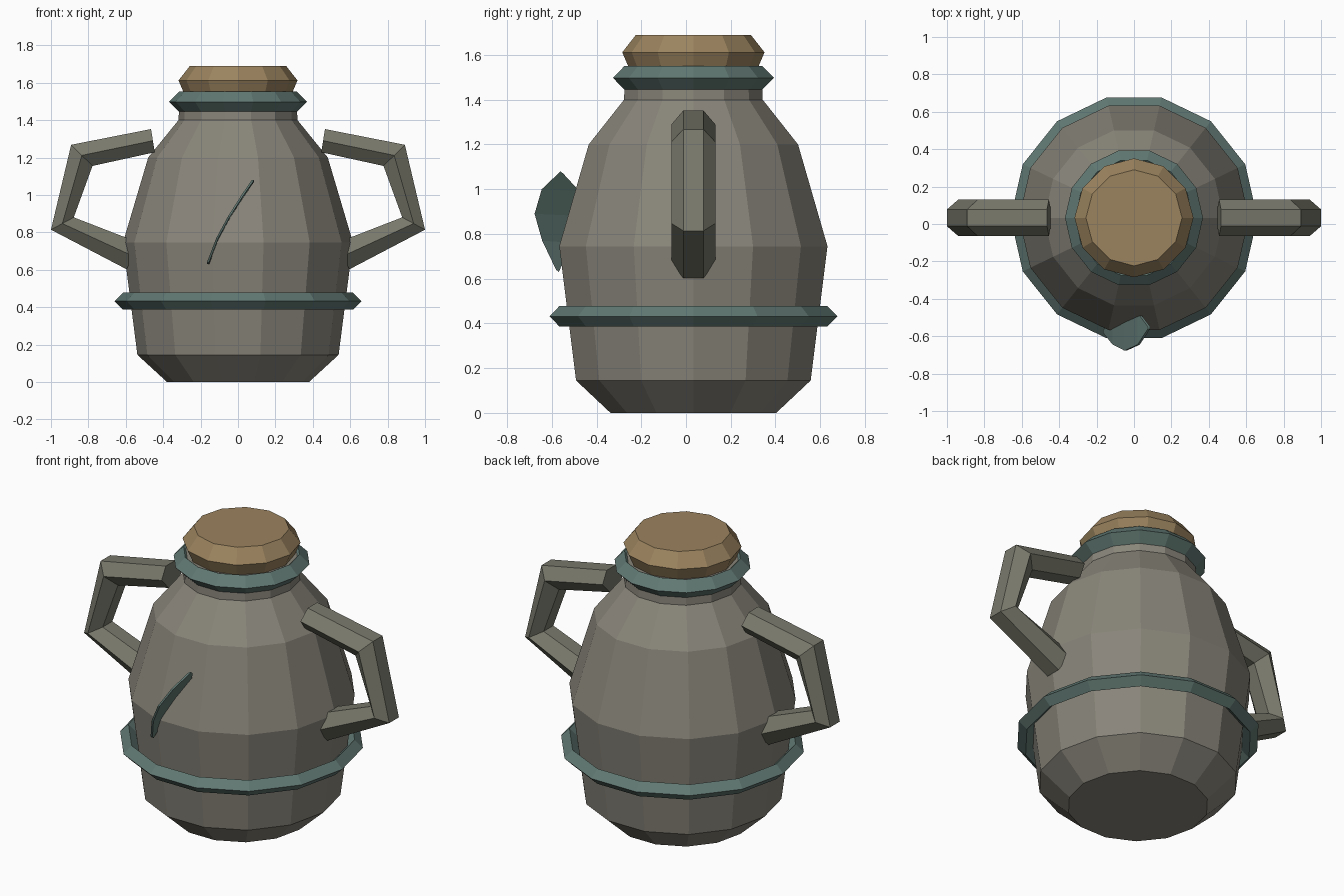
import bpy, bmesh
from math import cos, sin, tau

if "Cube" in bpy.data.objects:
    bpy.data.objects.remove(bpy.data.objects["Cube"])

CY = 0.033  # jar axis offset in y


def material(name, rgb):
    m = bpy.data.materials.new(name)
    m.diffuse_color = (*rgb, 1)
    m.use_nodes = True
    m.node_tree.nodes["Principled BSDF"].inputs["Base Color"].default_value = m.diffuse_color
    return m


STONE = material("stone", (0.25, 0.235, 0.195))
GRIP = material("grip", (0.19, 0.19, 0.15))
TEAL = material("teal", (0.12, 0.19, 0.17))
CORK = material("cork", (0.33, 0.23, 0.115))


def loft(name, rings, mat, closed=False):
    """Skin a list of equal-sized vertex rings; cap the ends, or join last to first."""
    bm = bmesh.new()
    vs = [[bm.verts.new(p) for p in r] for r in rings]
    n = len(vs[0])
    pairs = list(zip(vs, vs[1:]))
    if closed:
        pairs.append((vs[-1], vs[0]))
    else:
        bm.faces.new(vs[0])
        bm.faces.new(vs[-1])
    for a, b in pairs:
        for i in range(n):
            j = (i + 1) % n
            bm.faces.new((a[i], a[j], b[j], b[i]))
    bmesh.ops.recalc_face_normals(bm, faces=bm.faces)
    me = bpy.data.meshes.new(name)
    bm.to_mesh(me)
    bm.free()
    me.materials.append(mat)
    ob = bpy.data.objects.new(name, me)
    bpy.context.collection.objects.link(ob)
    return ob


def lathe(name, profile, sides, mat, closed=False):
    rings = [[(r * cos(tau * i / sides), CY + r * sin(tau * i / sides), z)
              for i in range(sides)] for r, z in profile]
    return loft(name, rings, mat, closed)


def band(name, r, z, t, mat):
    lathe(name, [(r + t, z), (r, z + t), (r - t, z), (r, z - t)], 14, mat, True)


# Jar body with neck
lathe("jar_body", [(0.38, 0), (0.538, 0.145), (0.615, 0.745), (0.48, 1.2),
                   (0.318, 1.4), (0.312, 1.54)], 14, STONE)

# Diamond-section bands
band("neck_band", 0.315, 1.498, 0.054, TEAL)
band("belly_band", 0.615, 0.432, 0.045, TEAL)

# Cork stopper
lathe("cork_stopper", [(0.27, 1.50), (0.318, 1.612), (0.257, 1.69)], 12, CORK)

# Handles: hexagonal section between outer and inner outlines
outer = [(0.465, 1.352), (0.892, 1.268), (1.0, 0.814), (0.595, 0.602)]
inner = [(0.445, 1.228), (0.778, 1.155), (0.878, 0.88), (0.53, 0.745)]
for name, side in (("right_handle", 1), ("left_handle", -1)):
    rings = []
    for (ox, oz), (ix, iz) in zip(outer, inner):
        mx, mz = (ox + ix) / 2, (oz + iz) / 2
        section = [(ox, -0.045, oz), (ox, 0.045, oz), (mx, 0.098, mz),
                   (ix, 0.045, iz), (ix, -0.045, iz), (mx, -0.098, mz)]
        rings.append([(side * x, CY + y, z) for x, y, z in section])
    loft(name, rings, GRIP)

# Thin leaf standing edge-on out of the front: x, z, centre y, half width
leaf = [(-0.16, 0.64, -0.575, 0.006), (-0.11, 0.77, -0.575, 0.068),
        (-0.045, 0.89, -0.57, 0.107), (0.025, 1.0, -0.56, 0.085),
        (0.08, 1.08, -0.555, 0.006)]
T = 0.006
loft("leaf", [[(x - T, y - w, z), (x + T, y - w, z), (x + T, y + w, z - 0.01),
               (x - T, y + w, z - 0.01)] for x, z, y, w in leaf], TEAL)
